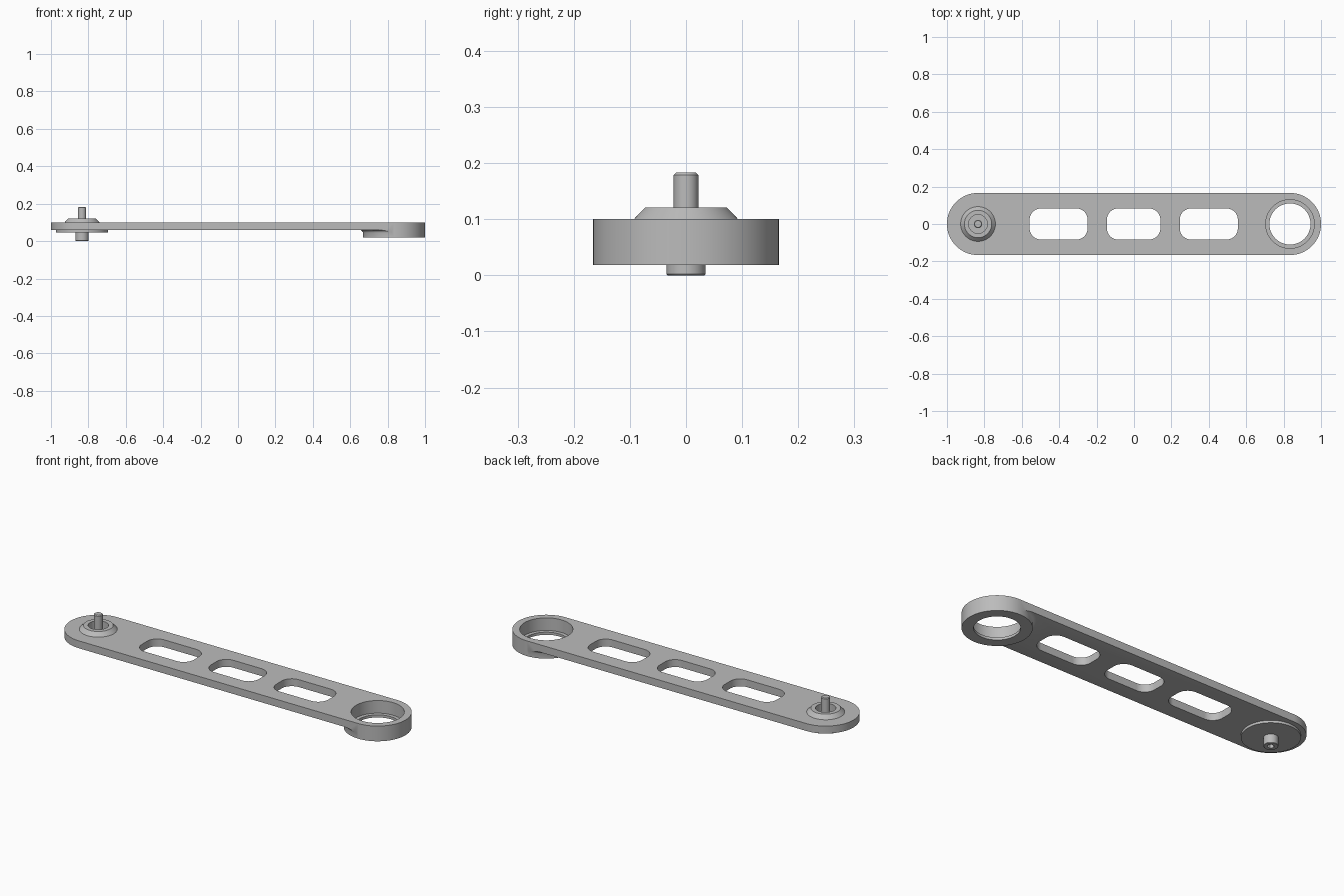
import bpy, bmesh
from math import cos, sin, pi

if "Cube" in bpy.data.objects:
    bpy.data.objects.remove(bpy.data.objects["Cube"])

SEG = 96
END_X = 0.834     # centre of each rounded end
HALF_W = 0.166

grey = bpy.data.materials.new("plain grey")
grey.use_nodes = True
grey.diffuse_color = (0.5, 0.5, 0.5, 1)
grey.node_tree.nodes["Principled BSDF"].inputs["Base Color"].default_value = (0.5, 0.5, 0.5, 1)


def finish(bm, name):
    bmesh.ops.recalc_face_normals(bm, faces=bm.faces)
    mesh = bpy.data.meshes.new(name)
    bm.to_mesh(mesh)
    bm.free()
    mesh.materials.append(grey)
    obj = bpy.data.objects.new(name, mesh)
    bpy.context.collection.objects.link(obj)
    return obj


def rounded_slab(name, cx, half_x, half_y, radius, z0, z1, steps=24):
    """Extruded rectangle with rounded corners."""
    bm = bmesh.new()
    verts = []
    for k, (sx, sy) in enumerate([(1, 1), (-1, 1), (-1, -1), (1, -1)]):
        for i in range(steps + 1):
            a = (k + i / steps) * pi / 2
            verts.append(bm.verts.new((cx + sx * (half_x - radius) + radius * cos(a),
                                       sy * (half_y - radius) + radius * sin(a), z0)))
    bmesh.ops.remove_doubles(bm, verts=verts, dist=1e-5)
    face = bm.faces.new([v for v in verts if v.is_valid])
    top = bmesh.ops.extrude_face_region(bm, geom=[face])["geom"]
    bmesh.ops.translate(bm, vec=(0, 0, z1 - z0),
                        verts=[g for g in top if isinstance(g, bmesh.types.BMVert)])
    return finish(bm, name)


def lathe(name, cx, profile, seg=SEG):
    """Solid of revolution about z; profile runs from axis to axis as (r, z)."""
    bm = bmesh.new()
    rings = []
    for r, z in profile:
        if r == 0:
            rings.append([bm.verts.new((cx, 0, z))] * seg)
        else:
            rings.append([bm.verts.new((cx + r * cos(2 * pi * i / seg),
                                        r * sin(2 * pi * i / seg), z)) for i in range(seg)])
    for a, b in zip(rings, rings[1:]):
        for i in range(seg):
            j = (i + 1) % seg
            bm.faces.new(list(dict.fromkeys((a[i], a[j], b[j], b[i]))))
    return finish(bm, name)


def cylinder(name, cx, r, z0, z1, seg=SEG):
    return lathe(name, cx, [(0, z0), (r, z0), (r, z1), (0, z1)], seg)


def cut(target, cutter):
    mod = target.modifiers.new("cut", "BOOLEAN")
    mod.operation, mod.solver, mod.object = "DIFFERENCE", "EXACT", cutter
    bpy.context.view_layer.objects.active = target
    bpy.ops.object.modifier_apply(modifier=mod.name)
    bpy.data.objects.remove(cutter)


# Arm: full-height bar, thinned underneath except for the filleted ring end
arm = rounded_slab("arm", 0, 1.0, HALF_W, HALF_W, 0.018, 0.10, steps=SEG // 4)
relief = rounded_slab("relief", (END_X - 1.2) / 2, (END_X + 1.2) / 2, 0.3, 0.01, -0.1, 0.06, 2)
boss = lathe("boss", END_X, [(0, -0.2), (HALF_W, -0.2), (HALF_W, 0.045), (0.168, 0.051),
                             (0.174, 0.057), (0.183, 0.0602), (0.183, 0.1), (0, 0.1)])
cut(relief, boss)
cut(arm, relief)

# Slots along the arm
for cx, half in [(-0.403, 0.155), (-0.002, 0.143), (0.4, 0.155)]:
    cut(arm, rounded_slab("slot", cx, half, 0.083, 0.06, -0.1, 0.3))

# Bearing seat with a lip, and the hub opening
cut(arm, cylinder("bore", END_X, 0.11, -0.1, 0.3))
cut(arm, cylinder("seat", END_X, 0.13, 0.032, 0.3))
cut(arm, cylinder("hub_opening", -END_X, 0.088, -0.1, 0.3))

# Hub: flange below, tapered collar above with a round recess
hub = lathe("hub", -END_X, [(0, 0.047), (0.14, 0.047), (0.14, 0.06), (0.088, 0.06), (0.088, 0.1),
                            (0.093, 0.1), (0.073, 0.121), (0.05, 0.121), (0.05, 0.08), (0, 0.08)])

# Pin: slim shaft on top, thicker head with a hex socket below
pin = lathe("pin", -END_X, [(0, 0), (0.033, 0), (0.035, 0.002), (0.035, 0.06), (0.022, 0.06),
                            (0.022, 0.179), (0.018, 0.183), (0, 0.183)], 48)
cut(pin, cylinder("socket", -END_X, 0.017, -0.1, 0.025, 6))

bpy.ops.object.select_all(action="DESELECT")
for obj in (arm, hub, pin):
    obj.select_set(True)
bpy.context.view_layer.objects.active = arm
bpy.ops.object.shade_smooth_by_angle(angle=pi / 6)
